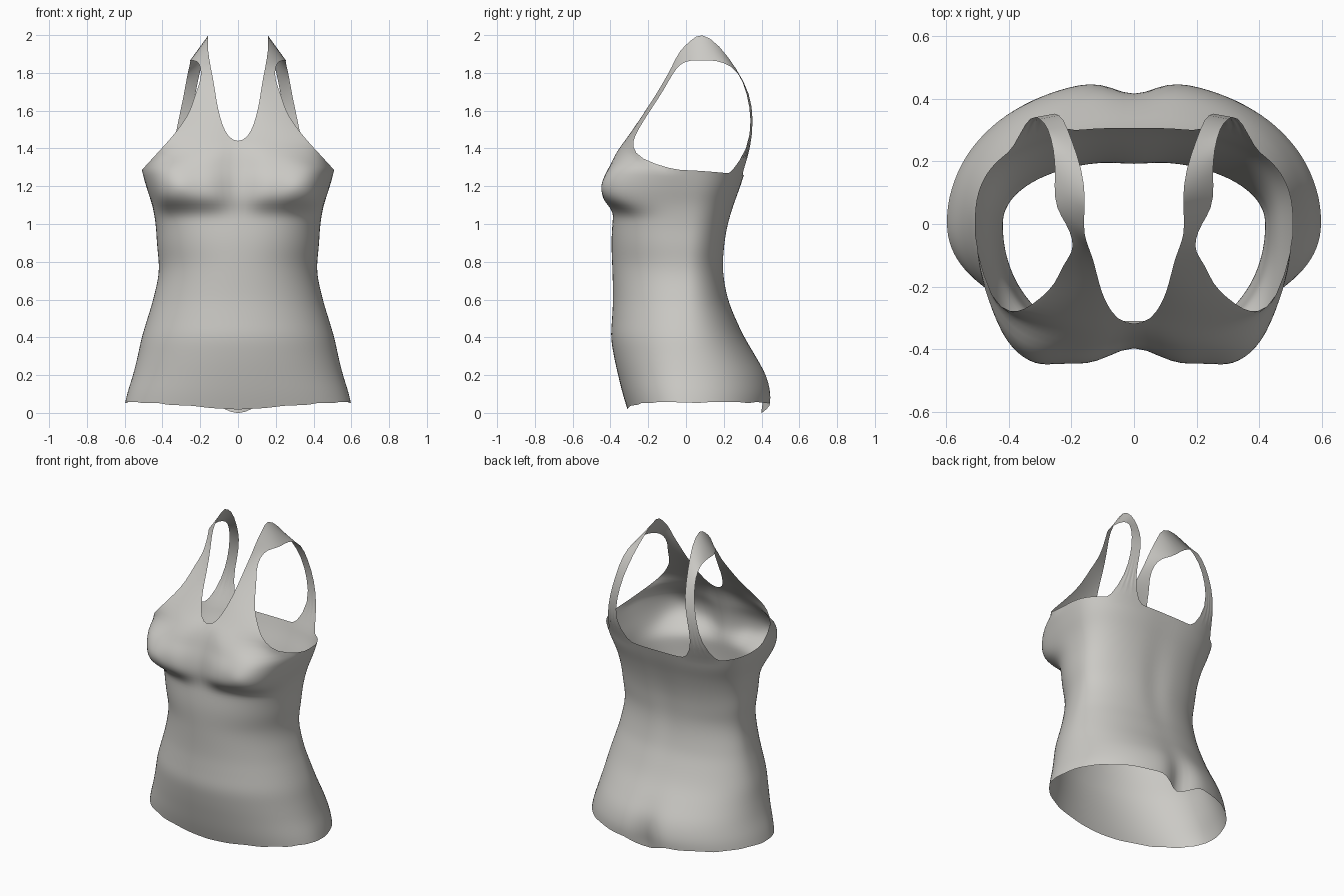
import bpy, bmesh, math, random

random.seed(3)
cube = bpy.data.objects.get("Cube")
if cube:
    bpy.data.objects.remove(cube, do_unlink=True)

fabric = bpy.data.materials.new("warm_grey_fabric")
fabric.use_nodes = True
colour = (0.6, 0.59, 0.56, 1)
fabric.diffuse_color = colour
fabric.node_tree.nodes["Principled BSDF"].inputs["Base Color"].default_value = colour

# Torso profile: height, half width, front y, back y
PROFILE = [
    (0, .61, -.305, .455), (.1, .588, -.335, .462), (.2, .557, -.36, .435),
    (.3, .532, -.382, .375), (.4, .51, -.397, .312), (.5, .48, -.392, .265),
    (.6, .45, -.387, .228), (.75, .42, -.39, .203), (.9, .43, -.395, .21),
    (1, .437, -.39, .227), (1.1, .455, -.38, .255), (1.2, .487, -.37, .29),
    (1.3, .512, -.355, .318), (1.4, .515, -.34, .325)]
COLS, ROWS, PANEL = 28, 34, 13


def bell(d, width, power=2):
    return math.exp(-abs(d / width) ** power)


def profile(z):
    """Smooth cubic through the profile heights."""
    last = len(PROFILE) - 1
    k = max(i for i in range(last) if PROFILE[i][0] <= max(z, 0))
    before, low, high, after = (PROFILE[min(max(i, 0), last)] for i in range(k - 1, k + 3))
    span = high[0] - low[0]
    t = max(0, (z - low[0]) / span)
    values = []
    for c in range(1, 4):
        m0 = (high[c] - before[c]) / (high[0] - before[0]) * span
        m1 = (after[c] - low[c]) / (after[0] - low[0]) * span
        d = high[c] - low[c]
        values.append(low[c] + t * (m0 + t * (3 * d - 2 * m0 - m1 + t * (m0 + m1 - 2 * d))))
    return values


def torso_point(angle, z):
    """Angle 0 is the front centre, pi the back centre."""
    half, front, back = profile(z)
    s, c = max(0, math.sin(angle)), math.cos(angle)
    # rounder below, squarer at the chest
    blend = min(1, max(0, (z - .8) / .4))
    power = 2 / (2.1 + .5 * blend)
    x = half * s ** power
    y = abs(c) ** power * (front if c > 0 else back)
    if c > 0:
        # bust with a tight fold below, and a small point on each side
        rise = bell(z - 1.2, .115, 4) if z < 1.2 else bell(z - 1.2, .17)
        depth = .09 + .3 * max(0, x - .2)
        y -= depth * rise * bell(x - .26, .21, 4) * min(1, c * 2)
        y -= .01 * bell(x - .31, .03) * bell(z - 1.2, .03)
    else:
        # seat cleft and shallow spine groove
        y -= .075 * bell(x, .065) * bell(z, .2)
        y -= .012 * bell(x, .07) * bell(z - .85, .3)
    return x, y, z


def hem(angle):
    back = math.pi - angle
    return .055 - .035 * bell(angle, .5) - .07 * bell(back, .13) + random.uniform(-.006, .006)


bm = bmesh.new()

# Torso half, from hem to the armhole line
grid = []
bottoms = [hem(math.pi * i / COLS) for i in range(COLS + 1)]
for r in range(ROWS + 1):
    row = []
    for i in range(COLS + 1):
        angle = math.pi * i / COLS
        top = 1.285 + .025 * math.cos(angle)
        z = bottoms[i] + (top - bottoms[i]) * r / ROWS
        row.append(bm.verts.new(torso_point(angle, z)))
    grid.append(row)


def skin(lower, upper):
    for i in range(len(lower) - 1):
        quad = list(dict.fromkeys((lower[i], lower[i + 1], upper[i + 1], upper[i])))
        bm.faces.new(quad)


for lower, upper in zip(grid, grid[1:]):
    skin(lower, upper)

# Chest panel and strap: inner edge, outer edge, forward bulge
STRAP = [
    ((0, -.345, 1.37), (.455, -.25, 1.345), .075),
    ((0, -.325, 1.43), (.395, -.285, 1.41), .03),
    ((.055, -.305, 1.46), (.35, -.275, 1.46), .015),
    ((.085, -.26, 1.53), (.295, -.235, 1.53), .01),
    ((.105, -.215, 1.6), (.25, -.19, 1.6), .005),
    ((.12, -.155, 1.69), (.227, -.13, 1.69), 0),
    ((.13, -.115, 1.76), (.195, -.09, 1.76), 0),
    ((.145, -.075, 1.83), (.195, -.05, 1.83), 0),
    ((.16, -.035, 1.92), (.215, 0, 1.865), 0),
    ((.16, .025, 1.97), (.25, .05, 1.865), 0),
    ((.155, .08, 2.018), (.255, .12, 1.868), 0),
    ((.165, .175, 1.95), (.25, .195, 1.86), 0),
    ((.2, .27, 1.82), (.265, .28, 1.81), 0),
    ((.225, .34, 1.69), (.285, .325, 1.69), 0),
    ((.255, .358, 1.55), (.315, .348, 1.55), 0),
    ((.28, .342, 1.4), (.345, .33, 1.4), 0)]
previous = grid[-1][:PANEL + 1]
edge_x = previous[-1].co.x
spread = [v.co.x / edge_x for v in previous]
for k, (inner, outer, bulge) in enumerate(STRAP):
    even = min(1, k / 6)
    row = []
    for j in range(PANEL + 1):
        t = spread[j] * (1 - even) + j / PANEL * even
        x, y, z = (p + (q - p) * t for p, q in zip(inner, outer))
        arch = max(0, math.sin(math.pi * t)) ** .8
        row.append(bm.verts.new((x, y - bulge * arch, z)))
    skin(previous, row)
    previous = row

# Join the strap to the back edge
skin(previous, [grid[-1][COLS - 3 - round(j * 4 / PANEL)] for j in range(PANEL + 1)])

for v in bm.verts:
    if abs(v.co.x) < .001:
        v.co.x = 0
bmesh.ops.recalc_face_normals(bm, faces=bm.faces)
# Make the cloth face outwards
bm.faces.ensure_lookup_table()
if bm.faces[0].normal.y > 0:
    bmesh.ops.reverse_faces(bm, faces=bm.faces)

mesh = bpy.data.meshes.new("tank_top")
bm.to_mesh(mesh)
bm.free()
mesh.materials.append(fabric)
tank_top = bpy.data.objects.new("tank_top", mesh)
bpy.context.collection.objects.link(tank_top)
for polygon in mesh.polygons:
    polygon.use_smooth = True

# Mirror the other half and soften the cloth
mirror = tank_top.modifiers.new("mirror", 'MIRROR')
mirror.merge_threshold = .002
smooth = tank_top.modifiers.new("soften", 'SUBSURF')
smooth.levels = smooth.render_levels = 1
